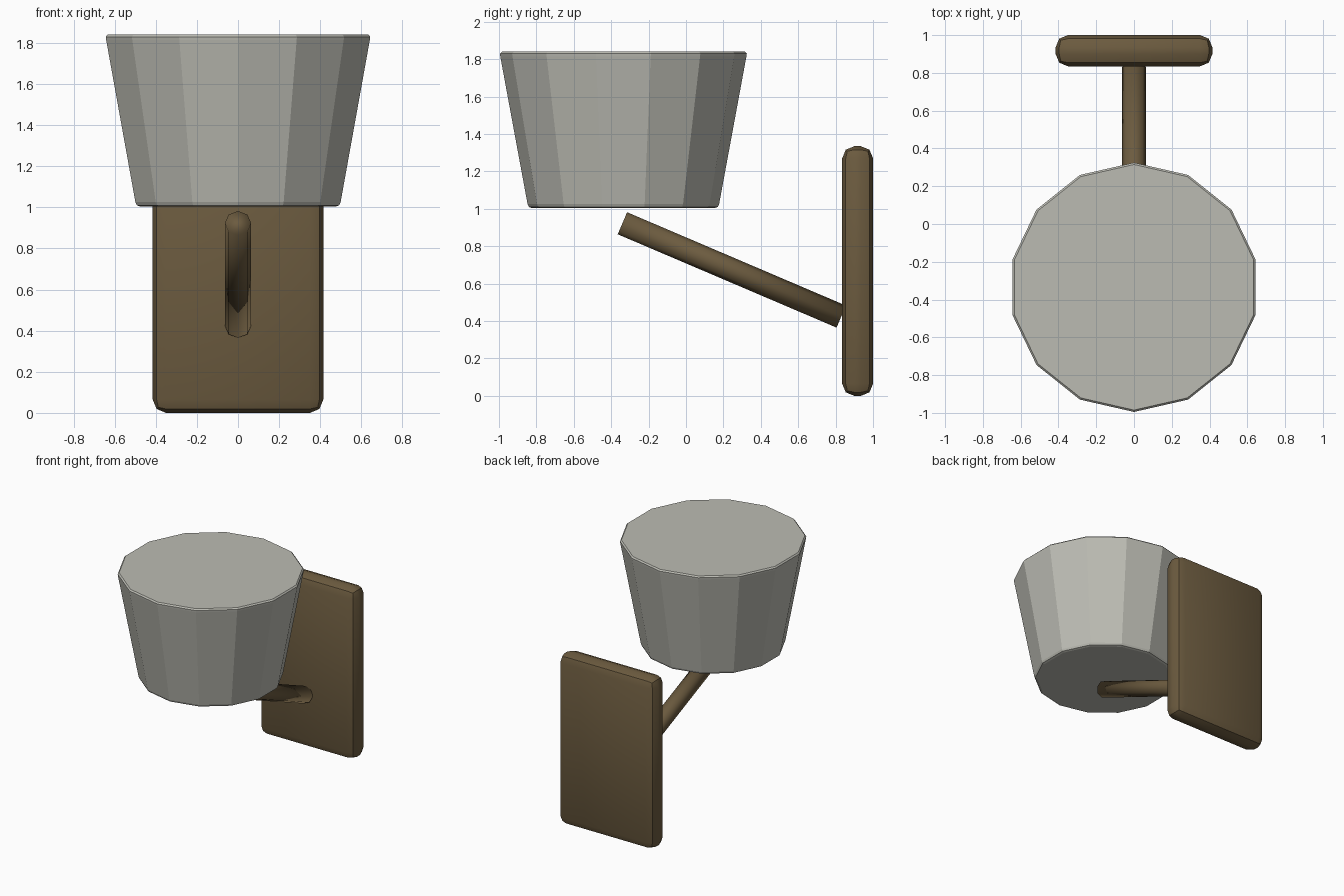
import bpy, bmesh, math
from mathutils import Vector

cube = bpy.data.objects.get("Cube")
if cube:
    bpy.data.objects.remove(cube, do_unlink=True)


def material(name, rgb):
    m = bpy.data.materials.new(name)
    m.use_nodes = True
    m.diffuse_color = (*rgb, 1)
    m.node_tree.nodes["Principled BSDF"].inputs["Base Color"].default_value = (*rgb, 1)
    return m


def finish(name, bm, mat):
    bmesh.ops.recalc_face_normals(bm, faces=bm.faces)
    mesh = bpy.data.meshes.new(name)
    bm.to_mesh(mesh)
    bm.free()
    mesh.materials.append(mat)
    ob = bpy.data.objects.new(name, mesh)
    bpy.context.collection.objects.link(ob)
    return ob


grey = material("warm grey", (0.50, 0.50, 0.45))
brown = material("dark bronze", (0.15, 0.105, 0.05))

# Lamp shade: tapered closed drum with 14 flat sides and softened rims
SIDES = 14
profile = [(0.49, 1.005), (0.505, 1.01), (0.512, 1.025),
           (0.658, 1.815), (0.66, 1.83), (0.65, 1.84)]
bm = bmesh.new()
rings = []
for r, z in profile:
    angles = [math.pi / 2 + math.tau * i / SIDES for i in range(SIDES)]
    rings.append([bm.verts.new((r * math.cos(a), -0.335 + r * math.sin(a), z)) for a in angles])
for low, high in zip(rings, rings[1:]):
    for i in range(SIDES):
        j = (i + 1) % SIDES
        bm.faces.new((low[i], low[j], high[j], high[i]))
bm.faces.new(rings[0])
bm.faces.new(rings[-1])
finish("lamp_shade", bm, grey)

# Wall plate: slab with two-step rounded edges
bm = bmesh.new()
bmesh.ops.create_cube(bm, size=1)
bmesh.ops.scale(bm, vec=(0.83, 0.165, 1.335), verts=bm.verts)
bmesh.ops.translate(bm, vec=(0, 0.9175, 0.6675), verts=bm.verts)
bmesh.ops.bevel(bm, geom=bm.edges[:], offset=0.065, segments=2, profile=0.5, affect='EDGES')
plate = finish("wall_plate", bm, brown)
bpy.context.view_layer.objects.active = plate
plate.select_set(True)
bpy.ops.object.shade_smooth_by_angle(angle=math.radians(30))
plate.select_set(False)

# Support arm: slanted eight-sided rod from the plate to below the shade
front, back = Vector((0, -0.34, 0.923)), Vector((0, 0.83, 0.424))
axis = back - front
bm = bmesh.new()
bmesh.ops.create_cone(bm, cap_ends=True, segments=8, radius1=0.064, radius2=0.064,
                      depth=axis.length)
arm = finish("support_arm", bm, brown)
arm.location = (front + back) / 2
arm.rotation_euler = (axis.angle(Vector((0, 0, 1))) * -1, 0, 0)
arm.data.shade_smooth()
